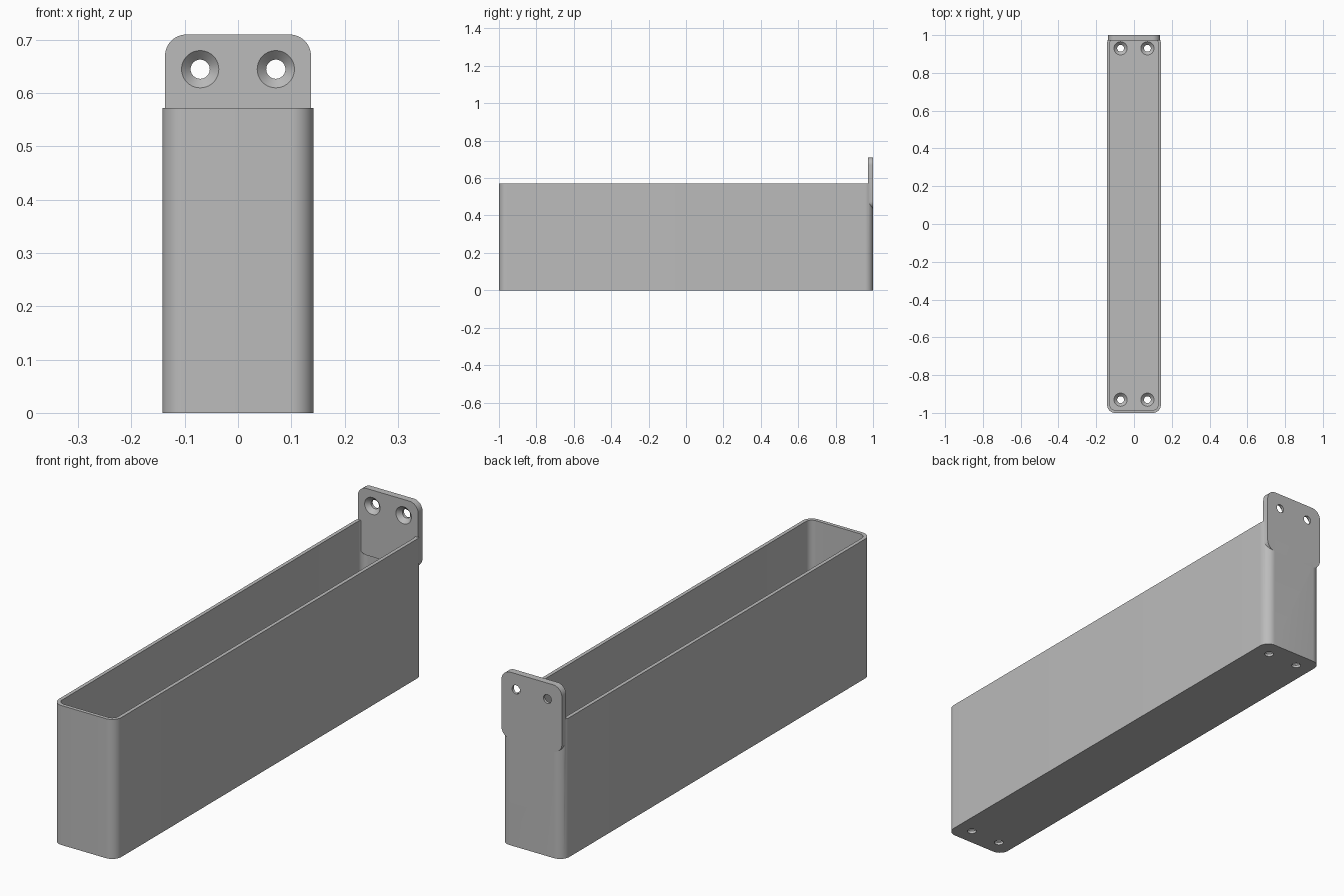
import bpy, bmesh, math
from mathutils import Matrix, Vector

if "Cube" in bpy.data.objects:
    bpy.data.objects.remove(bpy.data.objects["Cube"], do_unlink=True)

WALL, PLATE = 0.015, 0.028

grey = bpy.data.materials.new("plain grey")
grey.use_nodes = True
grey.diffuse_color = (0.5, 0.5, 0.5, 1)
grey.node_tree.nodes["Principled BSDF"].inputs["Base Color"].default_value = grey.diffuse_color


def add_object(name, bm):
    bmesh.ops.recalc_face_normals(bm, faces=bm.faces)
    mesh = bpy.data.meshes.new(name)
    bm.to_mesh(mesh)
    bm.free()
    mesh.materials.append(grey)
    obj = bpy.data.objects.new(name, mesh)
    bpy.context.collection.objects.link(obj)
    return obj


def rounded_prism(name, half_w, half_h, radius, depth, matrix, steps=12):
    """Rounded rectangle in local XY, extruded along local +Z."""
    bm = bmesh.new()
    verts = []
    for i, (sx, sy) in enumerate([(1, 1), (-1, 1), (-1, -1), (1, -1)]):
        for k in range(steps + 1):
            a = math.pi / 2 * (i + k / steps)
            verts.append(bm.verts.new((sx * (half_w - radius) + radius * math.cos(a),
                                       sy * (half_h - radius) + radius * math.sin(a), 0)))
    face = bm.faces.new(verts)
    moved = bmesh.ops.extrude_face_region(bm, geom=[face])["geom"]
    bmesh.ops.translate(bm, vec=(0, 0, depth),
                        verts=[v for v in moved if isinstance(v, bmesh.types.BMVert)])
    bm.transform(matrix)
    return add_object(name, bm)


def screw_cutter(name, matrix):
    """Countersunk hole; local z = 0 is the wide face, the bore runs along -Z."""
    bm = bmesh.new()
    profile = [(0.0365, 0.0015), (0.018, -0.017), (0.018, -0.04)]
    sides = 40
    rings = [[bm.verts.new((r * math.cos(math.tau * i / sides),
                            r * math.sin(math.tau * i / sides), z)) for i in range(sides)]
             for r, z in profile]
    for a, b in zip(rings, rings[1:]):
        for i in range(sides):
            j = (i + 1) % sides
            bm.faces.new((a[i], a[j], b[j], b[i]))
    bm.faces.new(rings[0])
    bm.faces.new(rings[-1])
    bm.transform(matrix)
    return add_object(name, bm)


def combine(target, tool, operation):
    mod = target.modifiers.new(operation, "BOOLEAN")
    mod.operation, mod.solver, mod.object = operation, "EXACT", tool
    bpy.context.view_layer.objects.active = target
    bpy.ops.object.modifier_apply(modifier=mod.name)
    bpy.data.objects.remove(tool, do_unlink=True)


# Long open tray with rounded corners
tray = rounded_prism("tray", 0.142, 1.0, 0.042, 0.572, Matrix())
cavity = rounded_prism("cavity_cutter", 0.142 - WALL, 1.0 - WALL, 0.042 - WALL, 0.7,
                       Matrix.Translation((0, 0, PLATE)))
combine(tray, cavity, "DIFFERENCE")

# Mounting tab on the back wall
to_front = Matrix.Rotation(math.pi / 2, 4, "X")
tab = rounded_prism("mounting_tab", 0.137, 0.137, 0.04, PLATE,
                    Matrix.Translation((0, 1.0, 0.573)) @ to_front)
combine(tray, tab, "UNION")

# Countersunk screw holes in the tab and at both ends of the floor
for x in (-0.071, 0.071):
    places = [Matrix.Translation((x, 1.0 - PLATE, 0.645)) @ to_front]
    places += [Matrix.Translation((x, y, PLATE)) for y in (-0.93, 0.93)]
    for place in places:
        combine(tray, screw_cutter("screw_cutter", place), "DIFFERENCE")

# Smooth rounded corners with sharp rims
bpy.ops.object.select_all(action="DESELECT")
tray.select_set(True)
bpy.context.view_layer.objects.active = tray
bpy.ops.object.shade_smooth_by_angle(angle=math.radians(30))
tray.name = "wall_mounted_tray"
